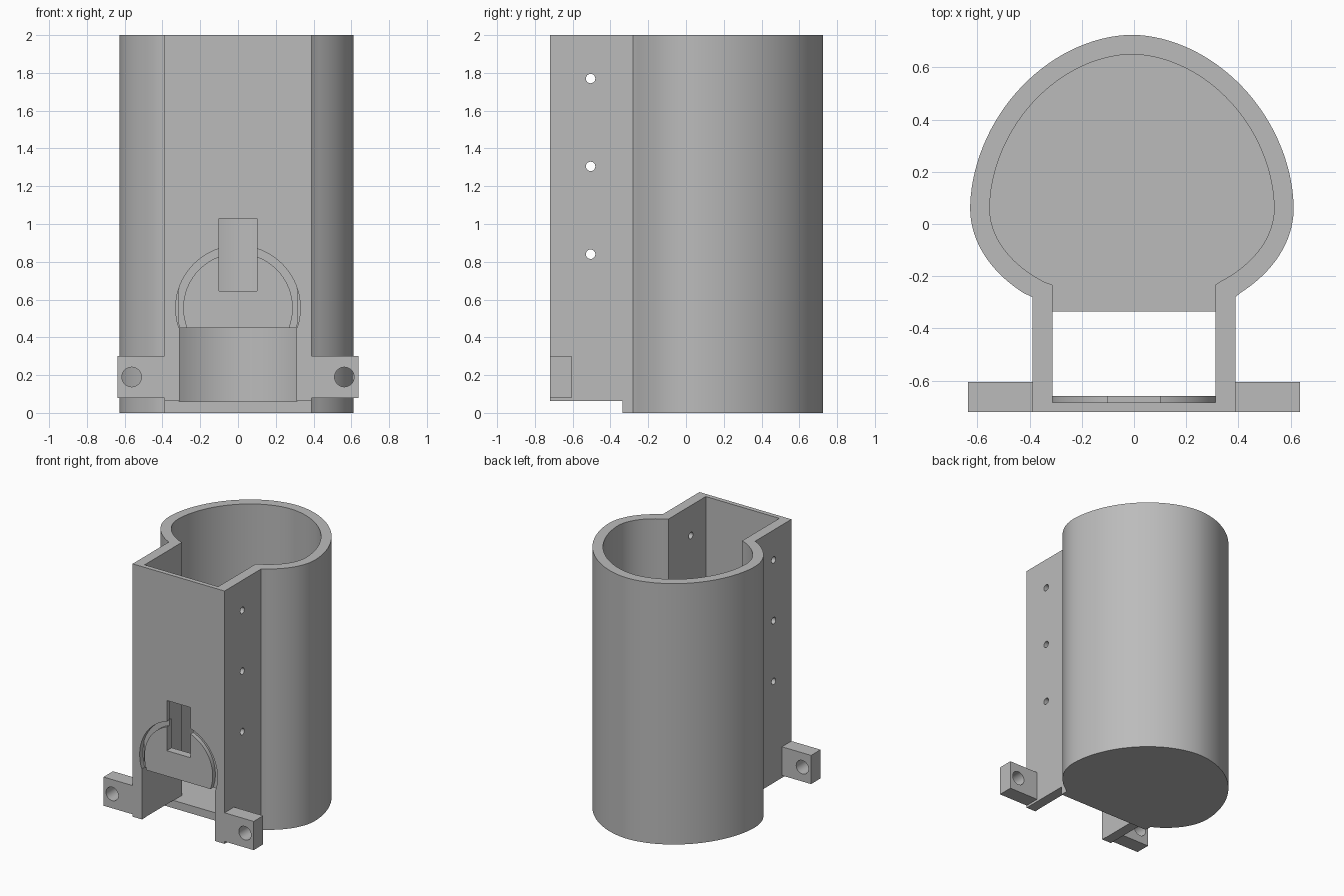
import bpy
import bmesh
from math import sin, cos, pi, radians, asin
from mathutils import Matrix, Vector

cube = bpy.data.objects.get("Cube")
if cube:
    bpy.data.objects.remove(cube, do_unlink=True)

GREY = (0.5, 0.5, 0.5, 1)
grey = bpy.data.materials.new("plain grey")
grey.use_nodes = True
grey.diffuse_color = GREY
grey.node_tree.nodes["Principled BSDF"].inputs["Base Color"].default_value = GREY


def prism(name, outline, start, end, axis="z"):
    """Extrude a 2D outline along z, or an x-z outline along y."""
    def place(u, v, d):
        return (u, v, d) if axis == "z" else (u, d, v)
    bm = bmesh.new()
    face = bm.faces.new([bm.verts.new(place(u, v, start)) for u, v in outline])
    new = bmesh.ops.extrude_face_region(bm, geom=[face])["geom"]
    verts = [g for g in new if isinstance(g, bmesh.types.BMVert)]
    shift = Vector(place(0, 0, end - start))
    bmesh.ops.translate(bm, verts=verts, vec=shift)
    bmesh.ops.recalc_face_normals(bm, faces=bm.faces)
    mesh = bpy.data.meshes.new(name)
    bm.to_mesh(mesh)
    bm.free()
    mesh.materials.append(grey)
    obj = bpy.data.objects.new(name, mesh)
    bpy.context.collection.objects.link(obj)
    return obj


def rect(x0, x1, y0, y1):
    return [(x0, y0), (x1, y0), (x1, y1), (x0, y1)]


def arc(cx, cy, r, a0, a1, n):
    return [(cx + r * cos(a0 + (a1 - a0) * i / n), cy + r * sin(a0 + (a1 - a0) * i / n))
            for i in range(n + 1)]


def circle(cx, cy, r, n=32):
    return arc(cx, cy, r, 0, 2 * pi, n)[:-1]


def egg_with_channel(a, top, bottom, half, front):
    """Egg outline that opens at its blunt end into a square channel."""
    cx, cy, power = -0.008, 0.06, 2 / 1.88
    start = -asin((1 - (half / a) ** 2) ** 0.5)
    pts = [(half, front)]
    n = 96
    for i in range(n + 1):
        t = start + (pi - 2 * start) * i / n
        c, s = cos(t), sin(t)
        if s > 0:
            x = a * abs(c) ** power * (1 if c > 0 else -1)
            pts.append((cx + x, cy + top * s ** power))
        else:
            pts.append((cx + a * c, cy + bottom * s))
    # keep the channel walls straight
    pts[1] = (half, pts[1][1])
    pts[-1] = (-half, pts[-1][1])
    return pts + [(-half, front)]


def boolean(obj, tool, operation="DIFFERENCE"):
    mod = obj.modifiers.new("cut", "BOOLEAN")
    mod.operation, mod.solver, mod.object = operation, "EXACT", tool
    bpy.context.view_layer.objects.active = obj
    bpy.ops.object.modifier_apply(modifier=mod.name)
    bpy.data.objects.remove(tool, do_unlink=True)


# Hollow body with a floor under the egg only
body = prism("tube_body", egg_with_channel(0.62, 0.665, 0.437, 0.39, -0.72), 0, 2)
boolean(body, prism("cavity", egg_with_channel(0.545, 0.59, 0.358, 0.312, -0.685), 0.06, 2.2))
boolean(body, prism("channel_base", rect(-1, 1, -1, -0.335), -0.2, 0.062))

# Front doorway
boolean(body, prism("doorway", rect(-0.31, 0.31, -0.2, 0.45), -0.9, -0.5, "y"))

# Arched groove above the doorway
arch_z, low = 0.555, 0.45


def arch(r, n=48):
    a = asin((low - arch_z) / r)
    return arc(0, arch_z, r, a, pi - a, n)


groove = arch(0.33) + arch(0.29)[::-1]
boolean(body, prism("groove", groove, -0.8, -0.68, "y"))

# Backing plate behind the arch, fitted between the channel walls
backing = [(max(-0.314, min(0.314, x)), z) for x, z in arch(0.33)]
plate = prism("arch_backing", backing, -0.688, -0.66, "y")

# Upright slot through wall and backing
for part in (body, plate):
    boolean(part, prism("slot", rect(-0.1, 0.1, 0.645, 1.03), -0.9, -0.5, "y"))

# Pin holes through both channel walls
for z in (0.84, 1.305, 1.77):
    pin = prism("pin_hole", circle(0, 0, 0.025, 24), -1, 1)
    pin.data.transform(Matrix.Translation((0, -0.505, z)) @ Matrix.Rotation(radians(90), 4, "Y"))
    boolean(body, pin)

# Mounting ears with screw holes
ears = []
for side, label in ((1, "left"), (-1, "right")):
    x0, x1 = sorted((side * 0.385, side * 0.637))
    ear = prism(label + "_mounting_ear", rect(x0, x1, 0.08, 0.3), -0.72, -0.605, "y")
    boolean(ear, prism("screw_hole", circle(side * 0.563, 0.19, 0.052), -0.9, -0.4, "y"))
    ears.append(ear)

bpy.ops.object.select_all(action="DESELECT")
for obj in [body, plate] + ears:
    obj.select_set(True)
bpy.context.view_layer.objects.active = body
bpy.ops.object.shade_smooth_by_angle(angle=radians(25))
